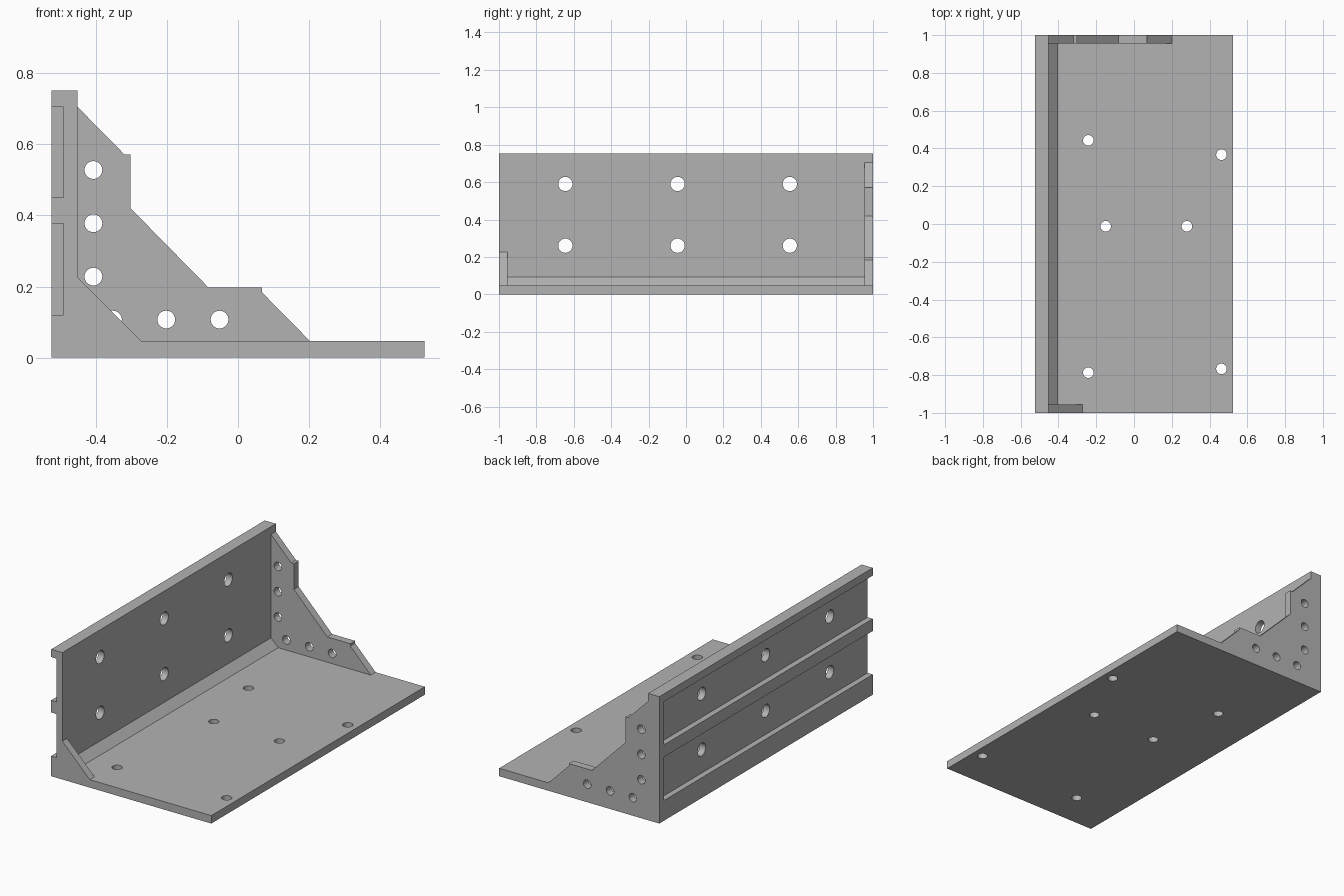
import bpy
import bmesh
from math import radians
from mathutils import Matrix, Vector

cube = bpy.data.objects.get("Cube")
if cube:
    bpy.data.objects.remove(cube, do_unlink=True)

steel = bpy.data.materials.new("plain grey")
steel.use_nodes = True
GREY = (0.45, 0.45, 0.45, 1)
steel.diffuse_color = GREY
steel.node_tree.nodes["Principled BSDF"].inputs["Base Color"].default_value = GREY

X0, X1, H, T = -0.525, 0.525, 0.752, 0.047   # outer limits and base thickness
WALL, END = -0.452, 0.955                    # wall inner face, end plate inner face


def finish(name, bm):
    bmesh.ops.recalc_face_normals(bm, faces=bm.faces)
    mesh = bpy.data.meshes.new(name)
    bm.to_mesh(mesh)
    bm.free()
    mesh.materials.append(steel)
    obj = bpy.data.objects.new(name, mesh)
    bpy.context.collection.objects.link(obj)
    return obj


def extrude_y(name, profile, y0, y1):
    """Extrude an x-z outline along y."""
    bm = bmesh.new()
    face = bm.faces.new([bm.verts.new((x, y0, z)) for x, z in profile])
    new = bmesh.ops.extrude_face_region(bm, geom=[face])["geom"]
    bmesh.ops.translate(bm, vec=(0, y1 - y0, 0),
                        verts=[v for v in new if isinstance(v, bmesh.types.BMVert)])
    return finish(name, bm)


def drills(name, centres, axis, radius, depth):
    """A set of cylinders pointing along one axis."""
    bm = bmesh.new()
    turn = Vector((0, 0, 1)).rotation_difference(Vector(axis)).to_matrix().to_4x4()
    for c in centres:
        bmesh.ops.create_cone(bm, cap_ends=True, segments=32, radius1=radius,
                              radius2=radius, depth=depth,
                              matrix=Matrix.Translation(c) @ turn)
    return finish(name, bm)


def combine(target, other, operation):
    mod = target.modifiers.new(operation.lower(), 'BOOLEAN')
    mod.operation, mod.solver, mod.object = operation, 'EXACT', other
    bpy.context.view_layer.objects.active = target
    bpy.ops.object.modifier_apply(modifier=mod.name)
    bpy.data.objects.remove(other, do_unlink=True)


# L-shaped body with a chamfered inner corner
bracket = extrude_y("angle_bracket", [
    (X0, 0), (X1, 0), (X1, T), (-0.405, T), (WALL, 0.093), (WALL, H), (X0, H)], -1, 1)

# Stepped end plate at the back, small triangular gusset at the front
end_plate = extrude_y("end_plate", [
    (-0.47, 0.02), (0.202, 0.02), (0.202, T), (0.068, 0.183), (0.068, 0.197),
    (-0.083, 0.197), (-0.302, 0.42), (-0.302, 0.572), (-0.32, 0.572),
    (WALL, 0.706), (-0.47, 0.706)], END, 1)
gusset = extrude_y("front_gusset", [
    (-0.47, 0.02), (-0.272, 0.02), (-0.272, T), (WALL, 0.227), (-0.47, 0.227)], -1, -END)
for part in (end_plate, gusset):
    combine(bracket, part, 'UNION')

# Two long grooves in the outer wall face, open at the front end
for low, high in ((0.12, 0.378), (0.45, 0.706)):
    groove = extrude_y("groove_cutter", [
        (X0 - 0.1, low), (-0.491, low), (-0.491, high), (X0 - 0.1, high)], -1.1, END)
    combine(bracket, groove, 'DIFFERENCE')

# Bolt holes through wall, base and end plate
wall_holes = [(-0.49, y, z) for y in (-0.645, -0.045, 0.555) for z in (0.26, 0.59)]
base_holes = [(x, y, T / 2) for x, y in (
    (-0.242, 0.443), (-0.242, -0.787), (0.463, 0.367), (0.463, -0.767),
    (-0.15, -0.012), (0.28, -0.012))]
end_holes = [(-0.407, 0.98, 0.228 + 0.15 * i) for i in range(3)]
end_holes += [(-0.352 + 0.15 * i, 0.98, 0.107) for i in range(3)]
combine(bracket, drills("wall_drills", wall_holes, (1, 0, 0), 0.038, 0.3), 'DIFFERENCE')
combine(bracket, drills("base_drills", base_holes, (0, 0, 1), 0.028, 0.3), 'DIFFERENCE')
combine(bracket, drills("end_drills", end_holes, (0, 1, 0), 0.025, 0.2), 'DIFFERENCE')

# Smooth hole walls, crisp edges elsewhere
bpy.ops.object.select_all(action='DESELECT')
bracket.select_set(True)
bpy.context.view_layer.objects.active = bracket
bpy.ops.object.shade_smooth_by_angle(angle=radians(30))
